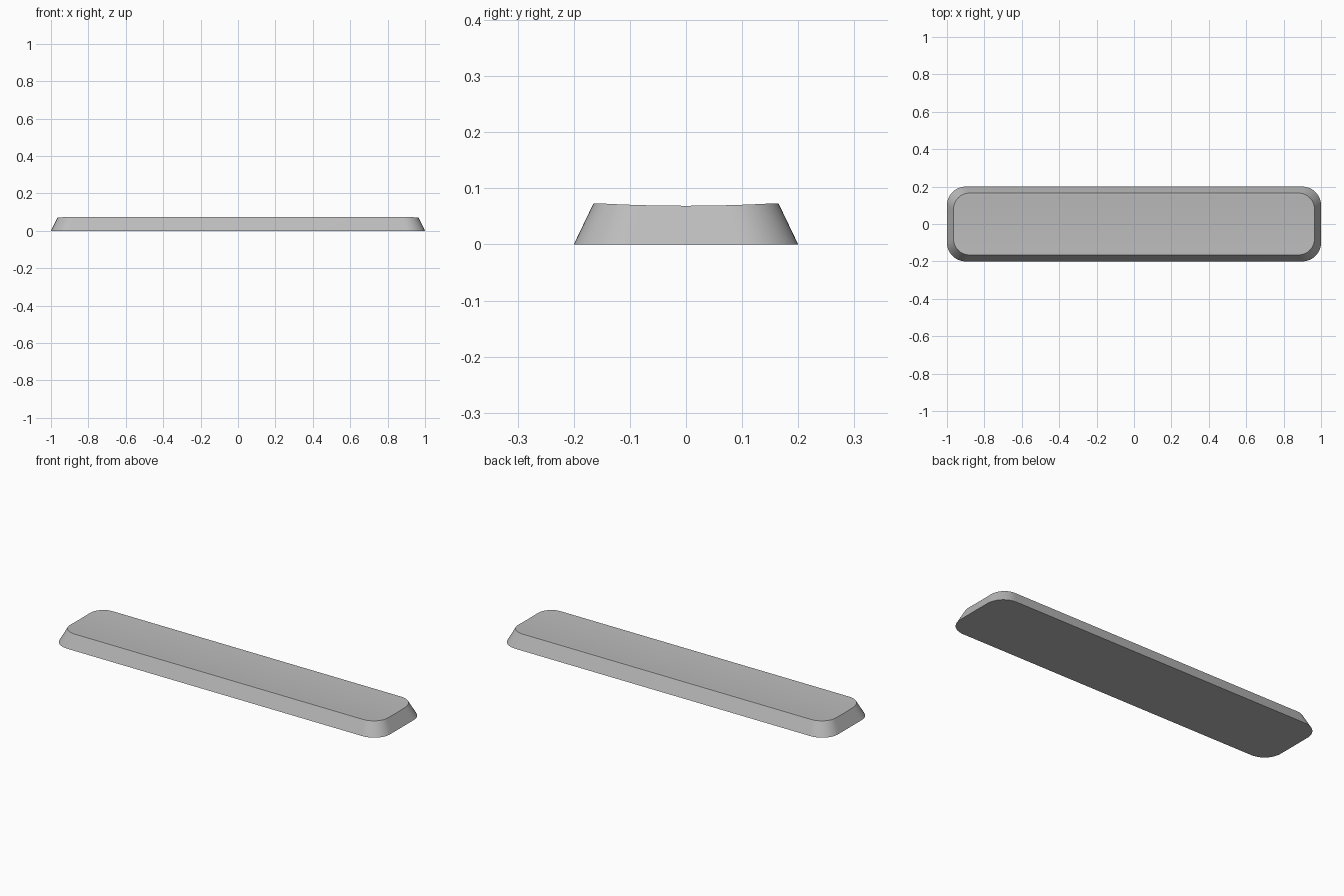
import bpy, bmesh, math

if "Cube" in bpy.data.objects:
    bpy.data.objects.remove(bpy.data.objects["Cube"])

CORNER_STEPS = 12
END_STEPS = 10


def side_outline(half_x, half_y, radius):
    """Right-hand half of a rounded rectangle, from front to back."""
    cx, cy = half_x - radius, half_y - radius
    arc = [(cx + radius * math.cos(a), cy + radius * math.sin(a))
           for a in (math.pi / 2 * i / CORNER_STEPS for i in range(CORNER_STEPS + 1))]
    front = [(x, -y) for x, y in reversed(arc)]
    end = [(half_x, cy * (2 * i / END_STEPS - 1)) for i in range(1, END_STEPS)]
    return front + end + arc


def dish(y):
    """Height of the shallow trough that runs along the top."""
    return 0.069 + 0.004 * min(1, abs(y) / 0.15) ** 2


def ring(bm, outline, height):
    right = [bm.verts.new((x, y, height(y))) for x, y in outline]
    left = [bm.verts.new((-x, y, height(y))) for x, y in outline]
    return right, left


# Tapered body with a dished top and closed flat underside
bm = bmesh.new()
base_r, base_l = ring(bm, side_outline(1.0, 0.2, 0.1), lambda y: 0)
top_r, top_l = ring(bm, side_outline(0.965, 0.165, 0.085), dish)

base_loop = base_r + base_l[::-1]
top_loop = top_r + top_l[::-1]
count = len(base_loop)
for i in range(count):
    j = (i + 1) % count
    bm.faces.new((base_loop[i], base_loop[j], top_loop[j], top_loop[i]))
for i in range(len(top_r) - 1):
    bm.faces.new((top_l[i], top_r[i], top_r[i + 1], top_l[i + 1]))
bm.faces.new(base_loop[::-1])
bmesh.ops.recalc_face_normals(bm, faces=bm.faces)

mesh = bpy.data.meshes.new("key_cap")
bm.to_mesh(mesh)
bm.free()
cap = bpy.data.objects.new("key_cap", mesh)
bpy.context.collection.objects.link(cap)

# Plain grey plastic
grey = bpy.data.materials.new("grey_plastic")
grey.use_nodes = True
colour = (0.5, 0.5, 0.5, 1)
grey.diffuse_color = colour
grey.node_tree.nodes["Principled BSDF"].inputs["Base Color"].default_value = colour
mesh.materials.append(grey)

# Smooth corners, crisp rims
bpy.ops.object.select_all(action='DESELECT')
cap.select_set(True)
bpy.context.view_layer.objects.active = cap
bpy.ops.object.shade_smooth_by_angle(angle=math.radians(30))
